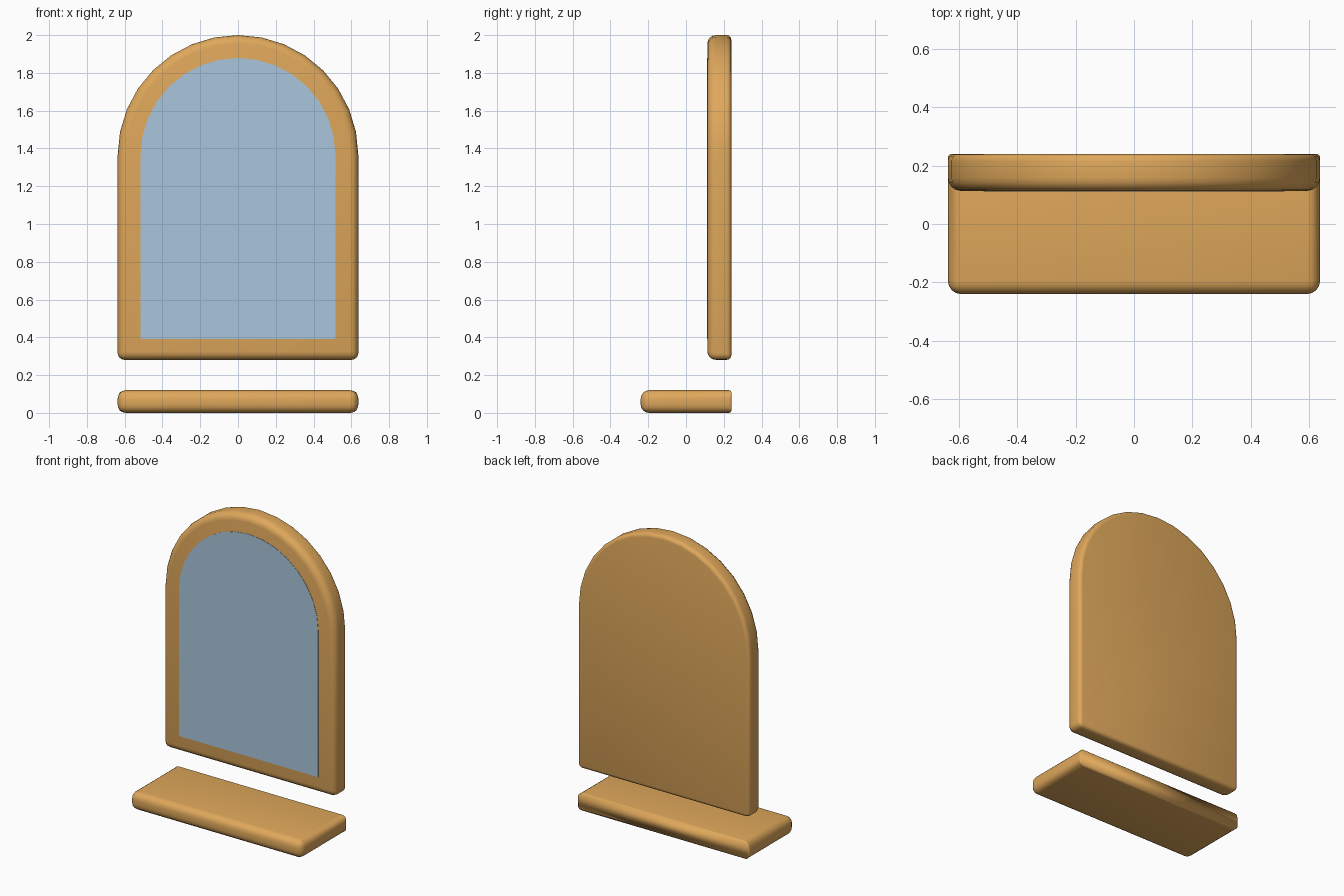
import bpy, bmesh, math

if "Cube" in bpy.data.objects:
    bpy.data.objects.remove(bpy.data.objects["Cube"])

W, ZC = 0.637, 1.363        # half width, centre height of the arch
BACK, FRONT = 0.24, 0.113   # y planes of the frame
ROUND = 0.045               # largest edge rounding


def material(name, rgb):
    m = bpy.data.materials.new(name)
    m.diffuse_color = (*rgb, 1)
    m.use_nodes = True
    m.node_tree.nodes["Principled BSDF"].inputs["Base Color"].default_value = m.diffuse_color
    return m


wood = material("warm_wood", (0.74, 0.39, 0.105))
glass = material("mirror_blue", (0.40, 0.56, 0.72))


def arch(half, bottom, n=16):
    pts = [(-half, bottom), (half, bottom)]
    for i in range(n + 1):
        a = math.pi * i / n
        pts.append((half * math.cos(a), ZC + half * math.sin(a)))
    return pts


def slab(name, pts, y0, y1, mat, weight=None):
    """Extrude an x-z outline along y; weight(edge) sets the rounding."""
    bm = bmesh.new()
    f = bm.faces.new([bm.verts.new((x, y0, z)) for x, z in pts])
    r = bmesh.ops.extrude_face_region(bm, geom=[f], use_keep_orig=True)
    for v in r["geom"]:
        if isinstance(v, bmesh.types.BMVert):
            v.co.y = y1
    bmesh.ops.recalc_face_normals(bm, faces=bm.faces[:])
    if weight:
        layer = bm.edges.layers.float.new("bevel_weight_edge")
        for e in bm.edges:
            e[layer] = weight(e)
    me = bpy.data.meshes.new(name)
    bm.to_mesh(me)
    bm.free()
    me.materials.append(mat)
    ob = bpy.data.objects.new(name, me)
    bpy.context.collection.objects.link(ob)
    if weight:
        for p in me.polygons:
            p.use_smooth = True
        b = ob.modifiers.new("rounding", "BEVEL")
        b.limit_method = "WEIGHT"
        b.width = ROUND
        b.segments = 4
    return ob


def frame_weight(e):
    ys = [v.co.y for v in e.verts]
    if min(ys) > BACK - 0.001:
        return 0.55                      # back rim
    if max(ys) < FRONT + 0.001:
        return 1.0                       # front rim
    return 0.8 if e.verts[0].co.z < 0.5 else 0.0   # bottom corners


def shelf_weight(e):
    return 0.27 if min(v.co.y for v in e.verts) > BACK - 0.001 else 1.0


# Arched backing frame
slab("frame", arch(W, 0.281), FRONT, BACK, wood, frame_weight)
# Mirror plate, practically flush with the frame front
slab("mirror_glass", arch(0.516, 0.392), FRONT - 0.002, FRONT + 0.004, glass)
# Shelf
slab("shelf", [(-W, 0), (W, 0), (W, 0.12), (-W, 0.12)], -BACK, BACK, wood, shelf_weight)
